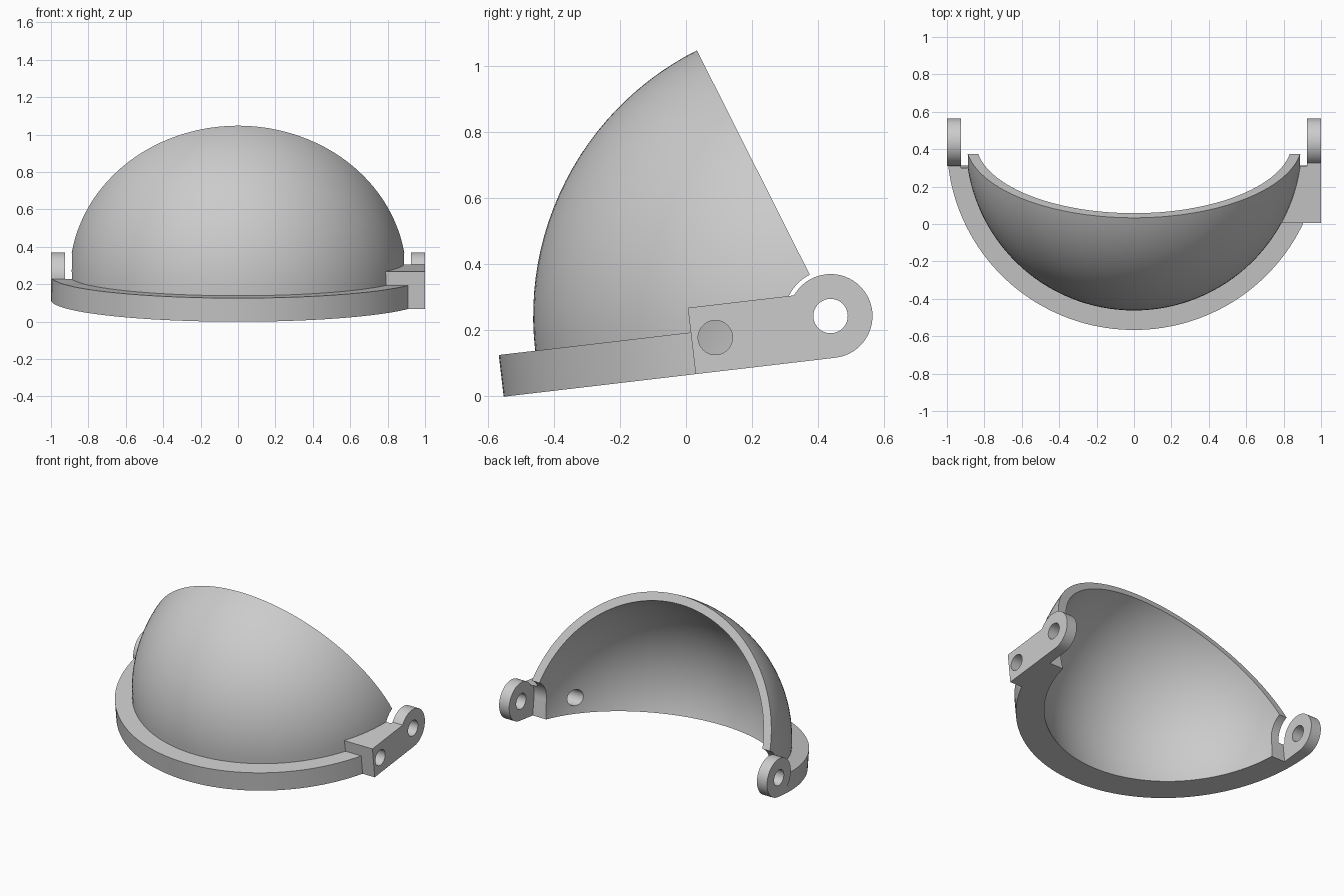
import bpy, math
from mathutils import Matrix, Vector

if "Cube" in bpy.data.objects:
    bpy.data.objects.remove(bpy.data.objects["Cube"], do_unlink=True)

# Dimensions, measured from the hinge axis (x axis through the origin)
FLOOR = -0.127          # underside of the rim
EYE_R, PIN_R = 0.127, 0.052
EYE_IN, EYE_OUT = 0.925, 1.0
SLOT_R = 0.14
OUTER_R, INNER_R = 0.9, 0.845
TILT = math.radians(6.7)
OPENING = math.radians(20)


def box(lo, hi):
    lo, hi = Vector(lo), Vector(hi)
    bpy.ops.mesh.primitive_cube_add(size=1, location=(lo + hi) / 2)
    ob = bpy.context.object
    ob.scale = hi - lo
    bpy.ops.object.transform_apply(location=True, rotation=True, scale=True)
    return ob


def pin(radius, x0, x1, y=0, z=0, sides=64):
    bpy.ops.mesh.primitive_cylinder_add(
        vertices=sides, radius=radius, depth=x1 - x0,
        location=((x0 + x1) / 2, y, z), rotation=(0, math.pi / 2, 0))
    bpy.ops.object.transform_apply(location=True, rotation=True, scale=True)
    return bpy.context.object


def ball(radius):
    bpy.ops.mesh.primitive_uv_sphere_add(segments=128, ring_count=64, radius=radius)
    return bpy.context.object


def combine(body, tool, operation):
    mod = body.modifiers.new("cut", 'BOOLEAN')
    mod.operation, mod.solver, mod.object = operation, 'EXACT', tool
    bpy.context.view_layer.objects.active = body
    bpy.ops.object.modifier_apply(modifier=mod.name)
    bpy.data.objects.remove(tool, do_unlink=True)


# Dome, rim and side block in one solid
visor = ball(OUTER_R)
visor.name = "visor_shell"
bpy.ops.mesh.primitive_cylinder_add(vertices=160, radius=1, depth=0.3,
                                    location=(0, -0.011, -0.15))
rim = bpy.context.object
bpy.ops.object.transform_apply(location=True, rotation=True, scale=True)
combine(visor, rim, 'UNION')
combine(visor, box((0.6, -0.426, -0.25), (EYE_OUT, 0, 0.075)), 'UNION')

# Trim the underside, the back and the slanted opening
combine(visor, box((-2, -2, -2), (2, 2, FLOOR)), 'DIFFERENCE')
combine(visor, box((-2, 0, -2), (2, 2, 2)), 'DIFFERENCE')
opening = box((-2, 0, -2), (2, 2, 2))
opening.data.transform(Matrix.Rotation(OPENING, 4, 'X'))
combine(visor, opening, 'DIFFERENCE')

# Hollow the inside and clear space around the hinge eyes
combine(visor, ball(INNER_R), 'DIFFERENCE')
combine(visor, pin(SLOT_R, -EYE_IN, EYE_IN, sides=96), 'DIFFERENCE')
combine(visor, box((-EYE_IN, -SLOT_R, -0.5), (EYE_IN, 0.5, 0)), 'DIFFERENCE')

# Round hinge eyes, hinge bore and the hole through the side block
for x0, x1 in ((-EYE_OUT, -EYE_IN), (EYE_IN, EYE_OUT)):
    combine(visor, pin(EYE_R, x0, x1), 'UNION')
combine(visor, pin(PIN_R, -1.5, 1.5), 'DIFFERENCE')
combine(visor, pin(PIN_R, 0.4, 1.5, y=-0.354, z=-0.024), 'DIFFERENCE')

# Tilt into its resting pose
visor.data.transform(Matrix.Translation((0, 0.4375, 0.243)) @ Matrix.Rotation(TILT, 4, 'X'))

# Plain grey finish
grey = bpy.data.materials.new("plain_grey")
grey.use_nodes = True
color = (0.6, 0.6, 0.6, 1)
grey.diffuse_color = color
grey.node_tree.nodes["Principled BSDF"].inputs["Base Color"].default_value = color
visor.data.materials.clear()
visor.data.materials.append(grey)

bpy.ops.object.select_all(action='DESELECT')
visor.select_set(True)
bpy.context.view_layer.objects.active = visor
bpy.ops.object.shade_smooth_by_angle(angle=math.radians(30))
